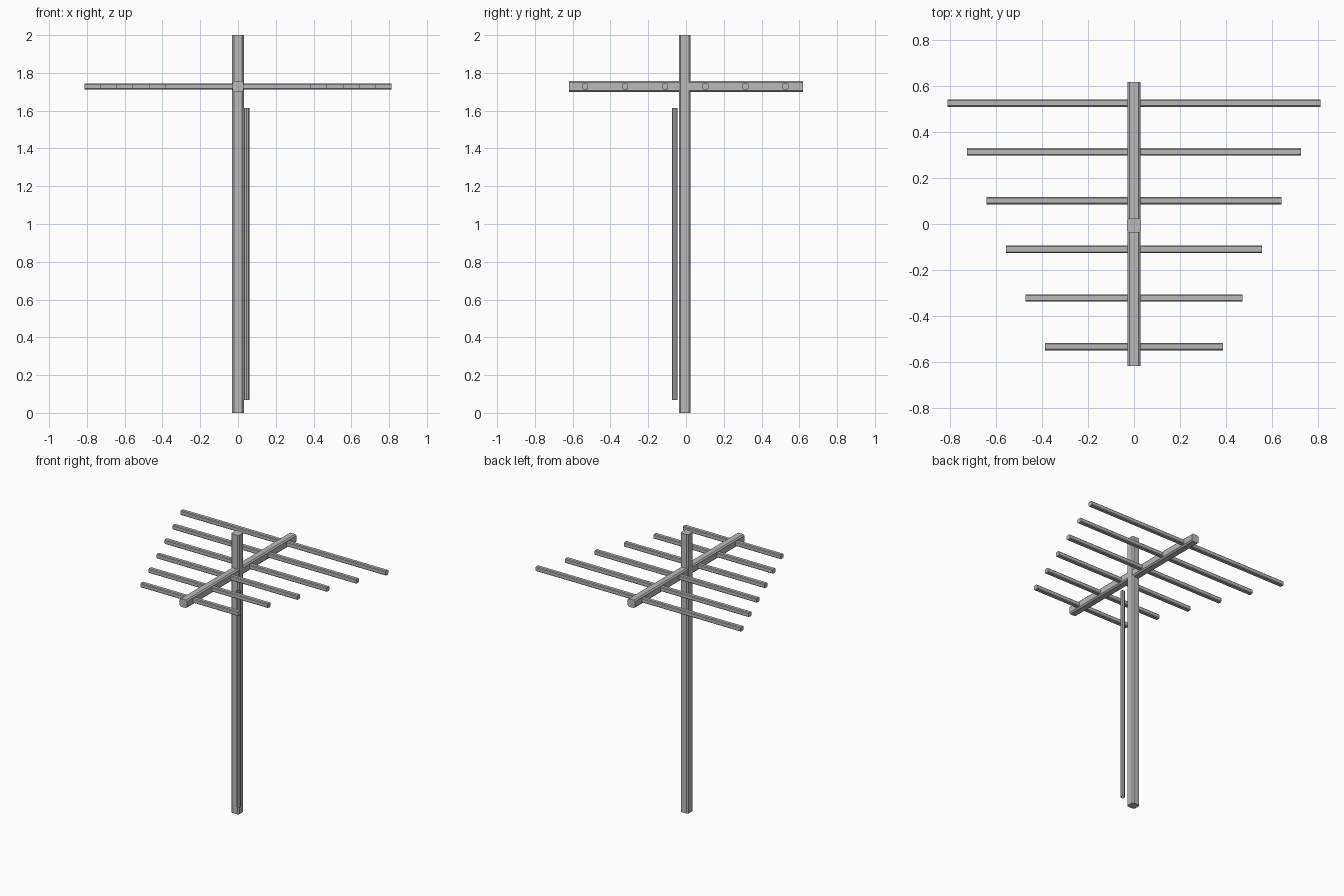
import bpy
import bmesh

# Remove the default cube
cube = bpy.data.objects.get("Cube")
if cube:
    bpy.data.objects.remove(cube, do_unlink=True)

# Bare metal colour
metal = bpy.data.materials.new("grey metal")
metal.use_nodes = True
GREY = (0.49, 0.49, 0.49, 1)
metal.diffuse_color = GREY
metal.node_tree.nodes["Principled BSDF"].inputs["Base Color"].default_value = GREY


def bar(name, size, location, chamfer):
    """Square bar, chamfered along its length with flat-cut ends."""
    axis = max(range(3), key=lambda k: size[k])
    bm = bmesh.new()
    bmesh.ops.create_cube(bm, size=1)
    bmesh.ops.scale(bm, vec=size, verts=bm.verts)
    long_edges = [e for e in bm.edges
                  if abs(e.verts[0].co[axis] - e.verts[1].co[axis]) > size[axis] / 2]
    bmesh.ops.bevel(bm, geom=long_edges, offset=chamfer, segments=1, affect='EDGES')
    mesh = bpy.data.meshes.new(name)
    bm.to_mesh(mesh)
    bm.free()
    mesh.materials.append(metal)
    ob = bpy.data.objects.new(name, mesh)
    ob.location = location
    bpy.context.collection.objects.link(ob)


BOOM_Z = 1.728

# Upright mast and the boom crossing it
bar("mast", (0.062, 0.062, 2.0), (0, -0.007, 1.0), 0.009)
bar("boom", (0.058, 1.238, 0.058), (0, 0, BOOM_Z), 0.009)

# Crossbars, evenly spaced and growing towards the back
COUNT = 6
for i in range(COUNT):
    t = i / (COUNT - 1)
    half = 0.387 + 0.426 * t
    y = -0.534 + 1.06 * t
    bar(f"crossbar_{i + 1}", (2 * half, 0.032, 0.032), (0, y, BOOM_Z), 0.005)

# Open cable tube beside the mast
bpy.ops.mesh.primitive_cylinder_add(vertices=8, radius=0.015, depth=1.545,
                                    end_fill_type='NOTHING',
                                    location=(0.046, -0.059, 0.842))
tube = bpy.context.object
tube.name = "cable_tube"
tube.data.materials.append(metal)
bpy.ops.object.shade_smooth_by_angle()
